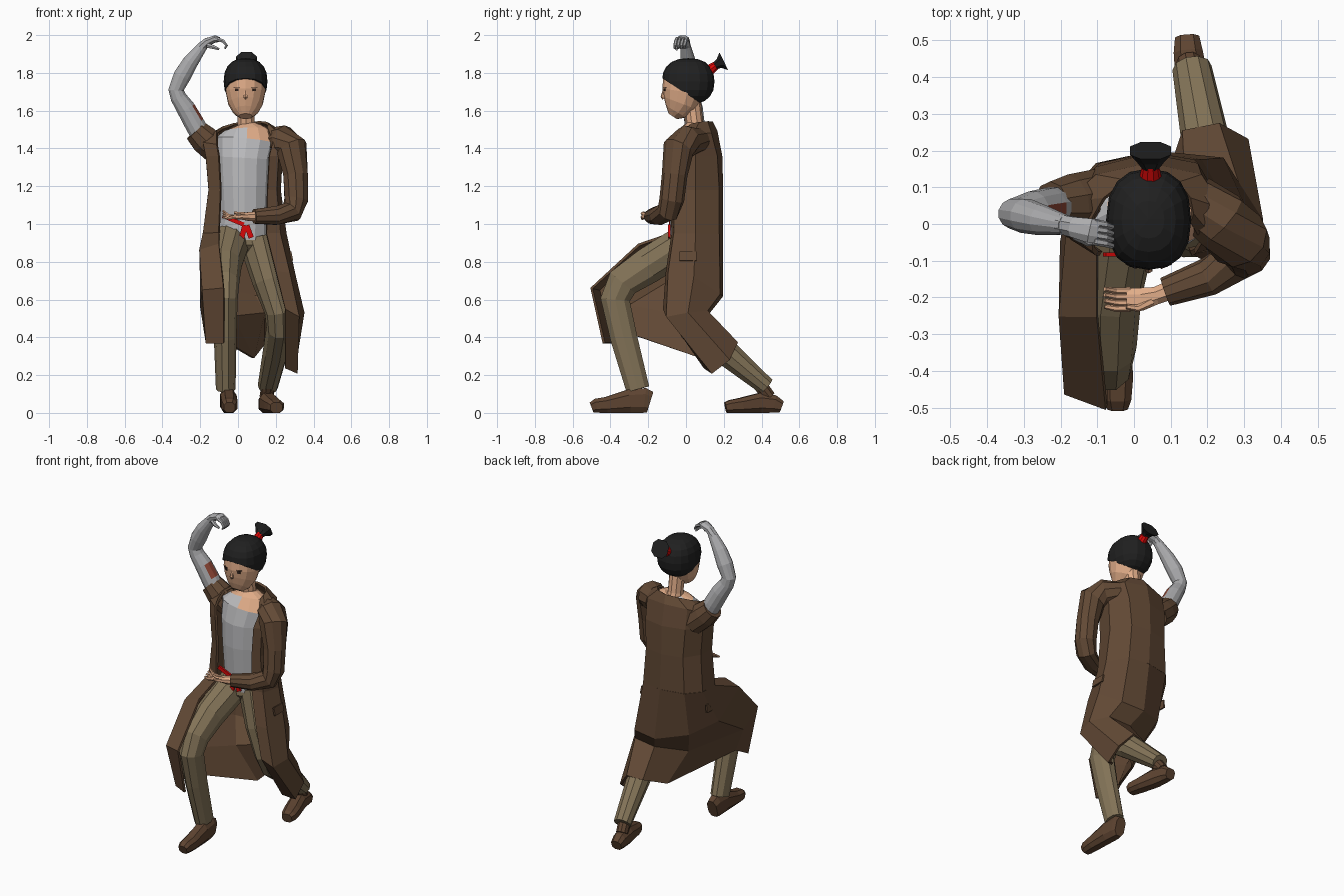
import bpy, bmesh, math
from mathutils import Vector


def mat(name, r, g, b):
    m = bpy.data.materials.new(name)
    lin = [((c / 255 + 0.055) / 1.055) ** 2.4 for c in (r, g, b)]
    m.diffuse_color = (*lin, 1)
    return m


COAT = mat("brown coat", 98, 73, 53)
PANTS = mat("khaki trousers", 132, 116, 88)
SHIRT = mat("pale grey shirt", 188, 188, 190)
ARM = mat("grey arm", 172, 172, 174)
SKIN = mat("skin", 224, 172, 136)
HAIR = mat("black hair", 32, 32, 32)
RED = mat("red cloth", 215, 8, 8)
SHOE = mat("brown leather", 94, 68, 49)
PATCH = mat("rust patch", 145, 72, 54)
EYE = mat("dark eye", 50, 36, 30)


def finish(name, bm, mats, rule=None, closed=True):
    if closed:
        bmesh.ops.recalc_face_normals(bm, faces=bm.faces)
    bm.normal_update()
    if rule:
        for f in bm.faces:
            f.material_index = rule(f.calc_center_median(), f.normal)
    me = bpy.data.meshes.new(name)
    bm.to_mesh(me)
    bm.free()
    for m in mats:
        me.materials.append(m)
    ob = bpy.data.objects.new(name, me)
    bpy.context.collection.objects.link(ob)
    return ob


def boxy(c, p):
    return math.copysign(abs(c) ** p, c)


def tube(name, pts, mats, ref=(0, 1, 0), n=10, rule=None, p=1):
    """Loft (super)elliptical rings along points (x, y, z, rx[, ry])."""
    bm = bmesh.new()
    P = [Vector(q[:3]) for q in pts]
    rings = []
    for i, q in enumerate(pts):
        t0 = (P[i] - P[i - 1]).normalized() if i else Vector()
        t1 = (P[i + 1] - P[i]).normalized() if i < len(P) - 1 else Vector()
        t = (t0 + t1).normalized()
        side = t.cross(Vector(ref)).normalized()
        up = side.cross(t)
        ring = []
        for k in range(n):
            a = 2 * math.pi * (k + 0.5) / n
            ring.append(bm.verts.new(P[i] + side * q[3] * boxy(math.cos(a), p) + up * q[-1] * boxy(math.sin(a), p)))
        rings.append(ring)
    for a, b in zip(rings, rings[1:]):
        for k in range(n):
            bm.faces.new((a[k], a[(k + 1) % n], b[(k + 1) % n], b[k]))
    bm.faces.new(rings[0])
    bm.faces.new(rings[-1])
    return finish(name, bm, mats, rule)


def sheet(name, rows, m, thick=0.014):
    """Open cloth sheet lofted between rows of points."""
    bm = bmesh.new()
    V = [[bm.verts.new(p) for p in r] for r in rows]
    for a, b in zip(V, V[1:]):
        for k in range(len(a) - 1):
            bm.faces.new((a[k], a[k + 1], b[k + 1], b[k]))
    ob = finish(name, bm, [m], closed=False)
    s = ob.modifiers.new("thickness", 'SOLIDIFY')
    s.thickness, s.offset = thick, 0
    return ob


def plate(name, c, size, m, rot=(0, 0, 0)):
    bm = bmesh.new()
    bmesh.ops.create_cube(bm, size=1)
    bmesh.ops.scale(bm, vec=size, verts=bm.verts)
    ob = finish(name, bm, [m])
    ob.location, ob.rotation_euler = c, rot
    return ob


# coat: each row runs from the left front edge round the back to the right front edge
waist = [(.15, -.07, .95), (.22, -.06, .95), (.25, .05, .95), (.18, .17, .95), (.05, .19, .95),
         (-.1, .16, .95), (-.17, .08, .95), (-.18, -.03, .95), (-.1, -.075, .95)]
sheet("coat_body", [
    [(.155, .01, 1.51), (.16, .03, 1.525), (.15, .07, 1.535), (.12, .11, 1.54), (.05, .135, 1.54),
     (-.02, .115, 1.53), (-.08, .07, 1.51), (-.11, .02, 1.49), (-.11, -.04, 1.46)],
    [(.185, -.045, 1.44), (.22, -.04, 1.465), (.24, .04, 1.48), (.18, .13, 1.48), (.04, .16, 1.49),
     (-.1, .13, 1.48), (-.18, .06, 1.45), (-.18, -.02, 1.43), (-.11, -.07, 1.42)],
    [(.165, -.075, 1.36), (.21, -.06, 1.36), (.23, .05, 1.36), (.17, .16, 1.36), (.04, .185, 1.36),
     (-.1, .15, 1.36), (-.165, .07, 1.36), (-.165, -.04, 1.36), (-.1, -.08, 1.36)],
    [(.155, -.08, 1.18), (.2, -.06, 1.18), (.22, .05, 1.18), (.16, .17, 1.18), (.04, .19, 1.18),
     (-.09, .16, 1.18), (-.15, .07, 1.18), (-.15, -.04, 1.18), (-.09, -.08, 1.18)],
    waist], COAT)
sheet("coat_skirt", [
    waist,
    [(.2, -.1, .75), (.27, -.09, .74), (.3, .04, .72), (.24, .175, .63), (.09, .19, .62),
     (-.09, .1, .66), (-.195, -.05, .72), (-.2, -.25, .86), (-.1, -.25, .89)],
    [(.25, -.115, .55), (.32, -.1, .51), (.345, .01, .53), (.28, .11, .54), (.14, .12, .53),
     (-.03, .02, .51), (-.195, -.3, .57), (-.185, -.46, .65), (-.075, -.5, .66)],
    [(.25, .1, .24), (.31, .14, .21), (.305, .23, .28), (.23, .27, .37), (.135, .25, .36),
     (.08, .08, .29), (-.14, -.3, .42), (-.165, -.39, .37), (-.075, -.435, .37)]], COAT)
for i, x in enumerate((.282, -.184)):
    plate("pocket_flap_%d" % i, (x, .01, .83), (.01, .09, .05), COAT, (0, -.2 if i == 0 else .1, 0))

# shirt, with bare skin above the neckline
tube("shirt", [(.03, .04, .93, .14, .12), (.035, .03, 1.02, .132, .115), (.035, .03, 1.2, .142, .13),
               (.035, .03, 1.35, .15, .13), (.045, .03, 1.44, .165, .105), (.05, .045, 1.495, .125, .075),
               (.045, .05, 1.525, .055, .05)], [SHIRT, SKIN], n=14,
     rule=lambda c, nn: 1 if c.z > 1.5 or (c.z > 1.45 and c.x > .03) else 0)
# sash
plate("sash_band", (-.025, -.083, 1.02), (.12, .012, .022), RED, (0, .4, 0))
for i, (x, a) in enumerate(((.028, .25), (.058, -.35))):
    plate("sash_tail_%d" % i, (x, -.088, .96), (.028, .012, .07), RED, (0, a, 0))

# trousers
tube("trouser_seat", [(.035, .03, .83, .07, .07), (.035, .035, .88, .13, .115), (.03, .04, .96, .135, .115)], [PANTS])
tube("front_leg", [(-.03, .02, .92, .1), (-.065, -.2, .78, .1, .085), (-.068, -.335, .69, .09, .075),
                   (-.07, -.375, .6, .082, .068), (-.068, -.33, .4, .075, .06),
                   (-.065, -.255, .125, .065, .052)], [PANTS], ref=(1, 0, 0))
tube("rear_leg", [(.1, .03, .92, .1), (.16, 0, .7, .095, .085), (.215, -.01, .54, .08, .075),
                  (.22, .04, .45, .085, .07), (.2, .2, .33, .075, .068), (.158, .425, .14, .05, .054)],
     [PANTS], ref=(1, 0, 0))


# shoes: sections (x, y, half width, half height) resting on the ground
def shoe(name, secs):
    tube(name, [(x, y, h * .94, w, h) for x, y, w, h in secs], [SHOE], ref=(0, 0, 1), n=8, p=.75)


shoe("front_shoe", [(-.055, -.19, .035, .06), (-.055, -.22, .042, .07), (-.05, -.3, .045, .066),
                    (-.045, -.42, .045, .045), (-.045, -.475, .04, .04), (-.045, -.5, .03, .03)])
shoe("rear_shoe", [(.145, .505, .035, .034), (.148, .465, .042, .05), (.158, .39, .048, .056),
                   (.185, .29, .05, .042), (.2, .235, .046, .036), (.203, .21, .034, .03)])
tube("rear_ankle", [(.17, .36, .19, .04), (.15, .44, .085, .036)], [SHOE], ref=(1, 0, 0))

# bent left arm in its sleeve
tube("left_sleeve", [(.16, .07, 1.44, .07), (.235, .01, 1.44, .085), (.285, -.04, 1.4, .085),
                     (.305, -.06, 1.26, .068), (.308, -.075, 1.13, .066), (.285, -.095, 1.065, .06),
                     (.2, -.145, 1.045, .052), (.085, -.185, 1.04, .04)], [COAT])
tube("left_hand", [(.1, -.18, 1.04, .028), (.06, -.195, 1.04, .026), (.02, -.205, 1.04, .018, .034),
                   (-.02, -.205, 1.038, .014, .032)], [SKIN], n=8)
for i in range(4):
    y = -.23 + .016 * i
    tube("left_finger_%d" % i, [(-.01, y, 1.038, .01), (-.05, y, 1.03 + .005 * i, .009),
                                (-.08, y + .005, 1.035 + .012 * i, .006)], [SKIN], n=6)
tube("left_thumb", [(.05, -.21, 1.05, .013), (.01, -.23, 1.055, .01), (-.02, -.225, 1.06, .007)], [SKIN], n=6)

# raised right arm: short sleeve, grey limb with a painted patch, curled hand
tube("right_sleeve", [(-.1, .07, 1.38, .08), (-.175, .055, 1.445, .08), (-.225, .05, 1.495, .066)], [COAT])
tube("right_arm", [(-.18, .05, 1.44, .055), (-.23, .045, 1.53, .055), (-.275, .038, 1.61, .052),
                   (-.315, .03, 1.67, .044), (-.328, .028, 1.71, .042), (-.295, .022, 1.785, .048),
                   (-.25, .01, 1.86, .042), (-.185, -.003, 1.945, .027)], [ARM, PATCH], n=12,
     rule=lambda c, nn: 1 if 1.53 < c.z < 1.62 and nn.x > .6 and nn.y < .3 else 0)
tube("right_hand", [(-.2, 0, 1.93, .028), (-.165, -.008, 1.963, .024, .03), (-.12, -.018, 1.98, .02, .036),
                    (-.1, -.022, 1.976, .014, .034)], [ARM], n=8)
for i in range(4):
    y = -.047 + .017 * i
    tube("right_finger_%d" % i, [(-.11, y, 1.98, .011), (-.078, y - .006, 1.968, .01),
                                 (-.06, y - .012, 1.945, .008), (-.07, y - .012, 1.928, .006)], [ARM], n=6)
tube("right_thumb", [(-.16, -.03, 1.945, .014), (-.125, -.05, 1.935, .011), (-.1, -.05, 1.925, .007)], [ARM], n=6)

# neck and head
tube("neck", [(.045, .055, 1.46, .06), (.043, .045, 1.53, .047), (.04, .03, 1.65, .048)], [SKIN])
tube("head", [(.04, -.07, 1.57, .036, .026), (.04, -.053, 1.595, .068, .062), (.04, -.03, 1.64, .094, .094),
              (.04, -.015, 1.7, .107, .112), (.04, -.01, 1.76, .108, .113), (.04, .01, 1.8, .085, .08)],
     [SKIN], n=14)
tube("nose", [(.04, -.118, 1.71, .005), (.04, -.123, 1.675, .012, .012), (.04, -.116, 1.664, .01)], [SKIN], n=6)
for i, s in enumerate((-1, 1)):
    plate("eye_%d" % i, (.04 + s * .045, -.113, 1.71), (.018, .008, .014), EYE, (0, 0, s * .4))
    plate("lash_%d" % i, (.04 + s * .047, -.113, 1.721), (.032, .008, .004), EYE, (0, 0, s * .4))

# boxy hair cap, cut along a slanted hairline
bm = bmesh.new()
bmesh.ops.create_uvsphere(bm, u_segments=16, v_segments=10, radius=1)
for v in bm.verts:
    c = [boxy(q, .85) for q in v.co]
    v.co = Vector((.04 + c[0] * .116, .012 + c[1] * .139, 1.755 + c[2] * .123))
cut = bmesh.ops.bisect_plane(bm, geom=bm.verts[:] + bm.edges[:] + bm.faces[:], plane_co=(0, 0, 1.69),
                             plane_no=(0, .65, 1), clear_inner=True)
bmesh.ops.contextual_create(bm, geom=[e for e in cut["geom_cut"] if isinstance(e, bmesh.types.BMEdge)])
finish("hair", bm, [HAIR])
tube("hair_tie", [(.045, .1, 1.795, .036), (.045, .165, 1.845, .022)], [RED], ref=(1, 0, 0))
tube("hair_tuft", [(.045, .15, 1.835, .02), (.045, .175, 1.85, .028, .04), (.045, .2, 1.862, .056, .06)],
     [HAIR], ref=(1, 0, 0), n=8, p=.8)
